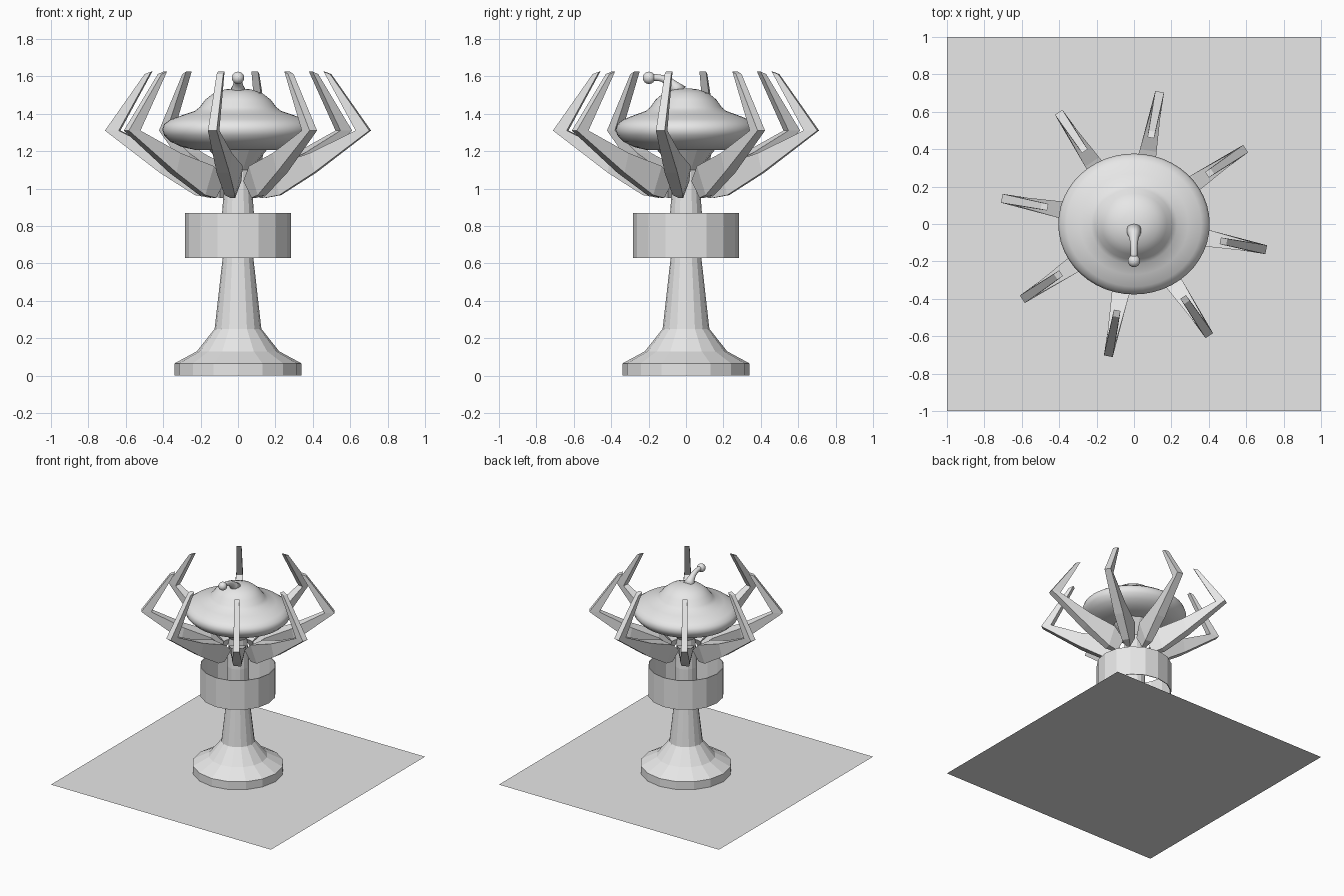
import bpy, bmesh, math
from mathutils import Matrix, Vector

old = bpy.data.objects.get("Cube")
if old:
    bpy.data.objects.remove(old, do_unlink=True)

GREY = (0.8, 0.8, 0.8, 1.0)
grey = bpy.data.materials.new("light grey")
grey.use_nodes = True
grey.diffuse_color = GREY
grey.node_tree.nodes["Principled BSDF"].inputs["Base Color"].default_value = GREY


def finish(name, bm, smooth=False, closed=True):
    if closed:
        bmesh.ops.recalc_face_normals(bm, faces=bm.faces)
    mesh = bpy.data.meshes.new(name)
    bm.to_mesh(mesh)
    bm.free()
    mesh.materials.append(grey)
    for poly in mesh.polygons:
        poly.use_smooth = smooth
    obj = bpy.data.objects.new(name, mesh)
    bpy.context.collection.objects.link(obj)
    return obj


def skin(bm, rings, caps=True):
    """Join equal rings of points with quads."""
    loops = [[bm.verts.new(p) for p in ring] for ring in rings]
    n = len(loops[0])
    for a, b in zip(loops, loops[1:]):
        for i in range(n):
            j = (i + 1) % n
            bm.faces.new((a[i], a[j], b[j], b[i]))
    if caps:
        bm.faces.new(loops[0][::-1])
        bm.faces.new(loops[-1])


def circle(r, z, sides, squash=1.0):
    step = math.tau / sides
    return [(r * math.cos(i * step), r * squash * math.sin(i * step), z) for i in range(sides)]


def lathe(name, profile, sides, squash=1.0, smooth=False):
    bm = bmesh.new()
    skin(bm, [circle(r, z, sides, squash) for r, z in profile])
    return finish(name, bm, smooth)


# Ground sheet
bm = bmesh.new()
bmesh.ops.create_grid(bm, x_segments=1, y_segments=1, size=1.0)
finish("ground_sheet", bm, closed=False)

# Faceted pedestal with flared foot and flared top
lathe("pedestal", [(0.34, 0), (0.34, 0.065), (0.22, 0.13), (0.125, 0.25),
                   (0.082, 0.63), (0.085, 0.87), (0.068, 1.1), (0.165, 1.22)], 16)

# Open drum around the column
bm = bmesh.new()
wall = [(0.283, 0.63), (0.283, 0.87), (0.277, 0.87), (0.277, 0.63), (0.283, 0.63)]
skin(bm, [circle(r, z, 16) for r, z in wall], caps=False)
bmesh.ops.remove_doubles(bm, verts=bm.verts, dist=0.0005)
finish("drum", bm)

# Saucer with a dome, slightly narrower front to back
lathe("saucer", [(0.1, 1.21), (0.22, 1.205), (0.3, 1.222), (0.36, 1.25), (0.395, 1.285),
                 (0.405, 1.315), (0.395, 1.345), (0.36, 1.37), (0.29, 1.395), (0.23, 1.415),
                 (0.205, 1.435), (0.175, 1.475), (0.13, 1.51), (0.07, 1.53), (0.015, 1.536)],
      48, 0.93, True)

# Hooked stalk and its round tip
path = [(-0.035, 1.515, 0.045), (-0.06, 1.545, 0.03), (-0.09, 1.572, 0.022),
        (-0.13, 1.59, 0.018), (-0.16, 1.594, 0.018), (-0.19, 1.593, 0.02)]
rings = []
for i, (y, z, r) in enumerate(path):
    a, b = path[max(i - 1, 0)], path[min(i + 1, len(path) - 1)]
    along = Vector((0, b[0] - a[0], b[1] - a[1])).normalized()
    side = Vector((1, 0, 0))
    up = side.cross(along)
    rings.append([Vector((0, y, z)) + r * (side * math.cos(t) + up * math.sin(t))
                  for t in [k * math.tau / 16 for k in range(16)]])
bm = bmesh.new()
skin(bm, rings)
finish("stalk", bm, True)
bm = bmesh.new()
bmesh.ops.create_uvsphere(bm, u_segments=20, v_segments=12, radius=0.033,
                          matrix=Matrix.Translation((0, -0.198, 1.592)))
finish("stalk_tip", bm, True)

# Eight bent claws: outer point, inner point, outer and inner half width
STATIONS = [((0.505, 1.612), (0.47, 1.625), 0.018, 0.018),
            ((0.72, 1.31), (0.645, 1.31), 0.024, 0.024),
            ((0.42, 1.085), (0.4, 1.19), 0.035, 0.045),
            ((0.23, 0.965), (0.2, 1.12), 0.028, 0.065),
            ((0.15, 0.95), (0.11, 1.04), 0.014, 0.04)]
for k in range(8):
    bm = bmesh.new()
    skin(bm, [[(o[0], -wo, o[1]), (o[0], wo, o[1]), (i[0], wi, i[1]), (i[0], -wi, i[1])]
              for o, i, wo, wi in STATIONS])
    bm.transform(Matrix.Rotation(math.radians(45 * k - 11), 4, "Z"))
    finish(f"claw_{k + 1}", bm)
